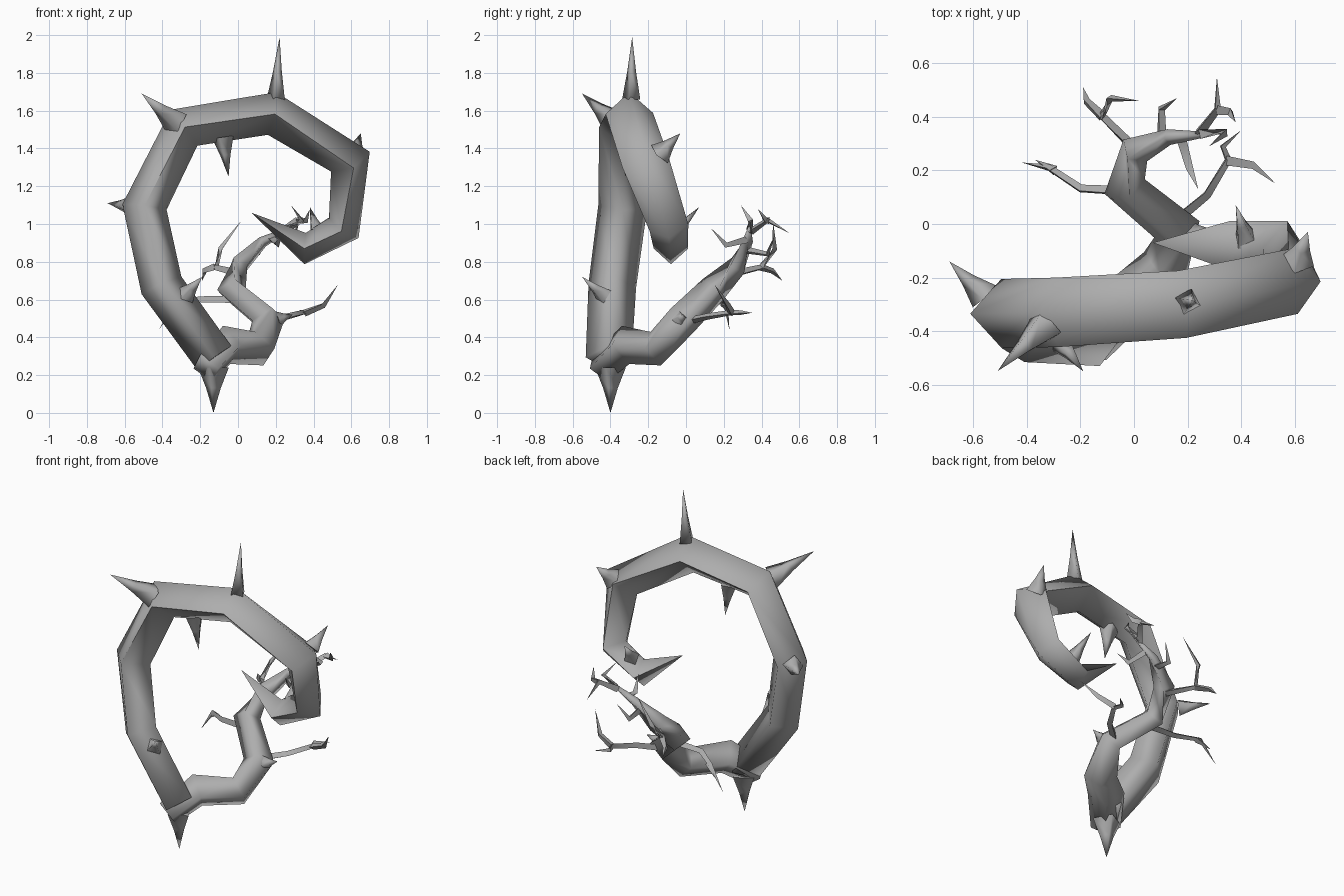
import bpy, bmesh, math
from mathutils import Vector

old = bpy.data.objects.get("Cube")
if old:
    bpy.data.objects.remove(old, do_unlink=True)

grey = bpy.data.materials.new("plain_grey")
grey.use_nodes = True
grey.diffuse_color = (0.42, 0.42, 0.42, 1)
grey.node_tree.nodes["Principled BSDF"].inputs["Base Color"].default_value = (0.42, 0.42, 0.42, 1)


def tube(name, path, radii, sides=4, ref=(0, 1, 0), widen=1.0, angle=100):
    """Swept tube with mitred rings; a zero radius closes to a point."""
    pts = [Vector(p) for p in path]
    bm = bmesh.new()
    rings = []
    for i, p in enumerate(pts):
        a = (p - pts[i - 1]).normalized() if i else Vector()
        b = (pts[i + 1] - p).normalized() if i < len(pts) - 1 else Vector()
        t = (a + b).normalized()
        side = Vector(ref)
        side = (side - t * side.dot(t)).normalized()
        out = t.cross(side)
        if radii[i] == 0:
            rings.append([bm.verts.new(p)])
            continue
        ring = []
        for k in range(sides):
            w = math.tau * k / sides
            ring.append(bm.verts.new(p + radii[i] * (out * math.cos(w) + side * math.sin(w) * widen)))
        rings.append(ring)
    for r, s in zip(rings, rings[1:]):
        for k in range(sides):
            n = (k + 1) % sides
            if len(s) == 1:
                bm.faces.new((r[k], r[n], s[0]))
            else:
                bm.faces.new((r[k], r[n], s[n], s[k]))
    for ring in (rings[0], rings[-1]):
        if len(ring) > 1:
            bm.faces.new(ring)
    bmesh.ops.recalc_face_normals(bm, faces=bm.faces)
    mesh = bpy.data.meshes.new(name)
    bm.to_mesh(mesh)
    bm.free()
    mesh.materials.append(grey)
    obj = bpy.data.objects.new(name, mesh)
    bpy.context.collection.objects.link(obj)
    bpy.ops.object.select_all(action='DESELECT')
    obj.select_set(True)
    bpy.context.view_layer.objects.active = obj
    bpy.ops.object.shade_smooth_by_angle(angle=math.radians(angle))


# Large curling vine
tube("main_vine",
     [(-.125, -.41, .29), (-.405, -.39, .675), (-.495, -.335, 1.09), (-.285, -.33, 1.51),
      (.18, -.30, 1.585), (.595, -.215, 1.33), (.56, -.09, .98), (.355, -.08, .87), (.07, -.07, 1.06)],
     [.11, .115, .118, .118, .115, .115, .095, .083, 0], widen=1.1)

# Smaller branch climbing behind it
tube("back_branch",
     [(-.17, -.455, .235), (-.06, -.32, .36), (.115, -.16, .34), (.16, -.02, .49),
      (-.035, .14, .65), (.005, .275, .78), (.13, .325, .905), (.34, .34, 1.01)],
     [.085, .105, .095, .09, .08, .06, .03, 0], ref=(0, 0, 1))

# Thorns: base, tip, base radius
thorns = [
    ((.2, -.29, 1.66), (.22, -.285, 1.99), .05),
    ((-.33, -.38, 1.54), (-.51, -.55, 1.69), .075),
    ((-.56, -.27, 1.09), (-.69, -.14, 1.11), .06),
    ((-.28, -.43, .62), (-.19, -.55, .72), .055),
    ((-.08, -.32, 1.46), (-.05, -.32, 1.25), .06),
    ((.61, -.14, 1.37), (.65, -.03, 1.48), .065),
    ((.42, -.06, .95), (.38, .07, 1.09), .05),
    ((.21, -.03, .495), (.29, -.02, .52), .045),
    ((-.13, -.40, .24), (-.13, -.40, 0), .085),
]
for i, (base, tip, r) in enumerate(thorns):
    base, tip = Vector(base), Vector(tip)
    tube(f"thorn_{i + 1}", [base, base.lerp(tip, .45), tip], [r, r * .48, 0], ref=(.3, 1, .2))

# Thin forked twigs
twigs = [
    [(-.03, .12, .6), (-.2, .13, .6), (-.32, .21, .58), (-.42, .23, .44)],
    [(-.3, .2, .58), (-.37, .24, .52)],
    [(.16, .02, .49), (.27, .11, .51), (.35, .24, .53), (.33, .29, .53), (.4, .35, .53)],
    [(.35, .24, .53), (.45, .22, .57), (.53, .15, .68)],
    [(0, .28, .74), (-.12, .4, .77), (-.09, .47, .87), (.02, .46, 1.02)],
    [(-.12, .4, .77), (-.18, .46, .75), (-.19, .51, .7)],
    [(.24, .34, .96), (.31, .43, 1.02), (.31, .55, .95)],
    [(.31, .43, 1.02), (.36, .42, 1.02), (.38, .38, 1.08)],
    [(.25, .34, .97), (.34, .34, 1.02), (.28, .29, 1.1)],
    [(.1, .32, .86), (.1, .43, .84), (.16, .47, .94)],
    [(.18, .32, .92), (.21, .21, .89), (.24, .13, .98)],
]
for i, path in enumerate(twigs):
    n = len(path) - 1
    tube(f"twig_{i + 1}", path, [.022 * (1 - .5 * k / n) for k in range(n)] + [0],
         sides=3, ref=(.2, .1, 1), angle=60)
